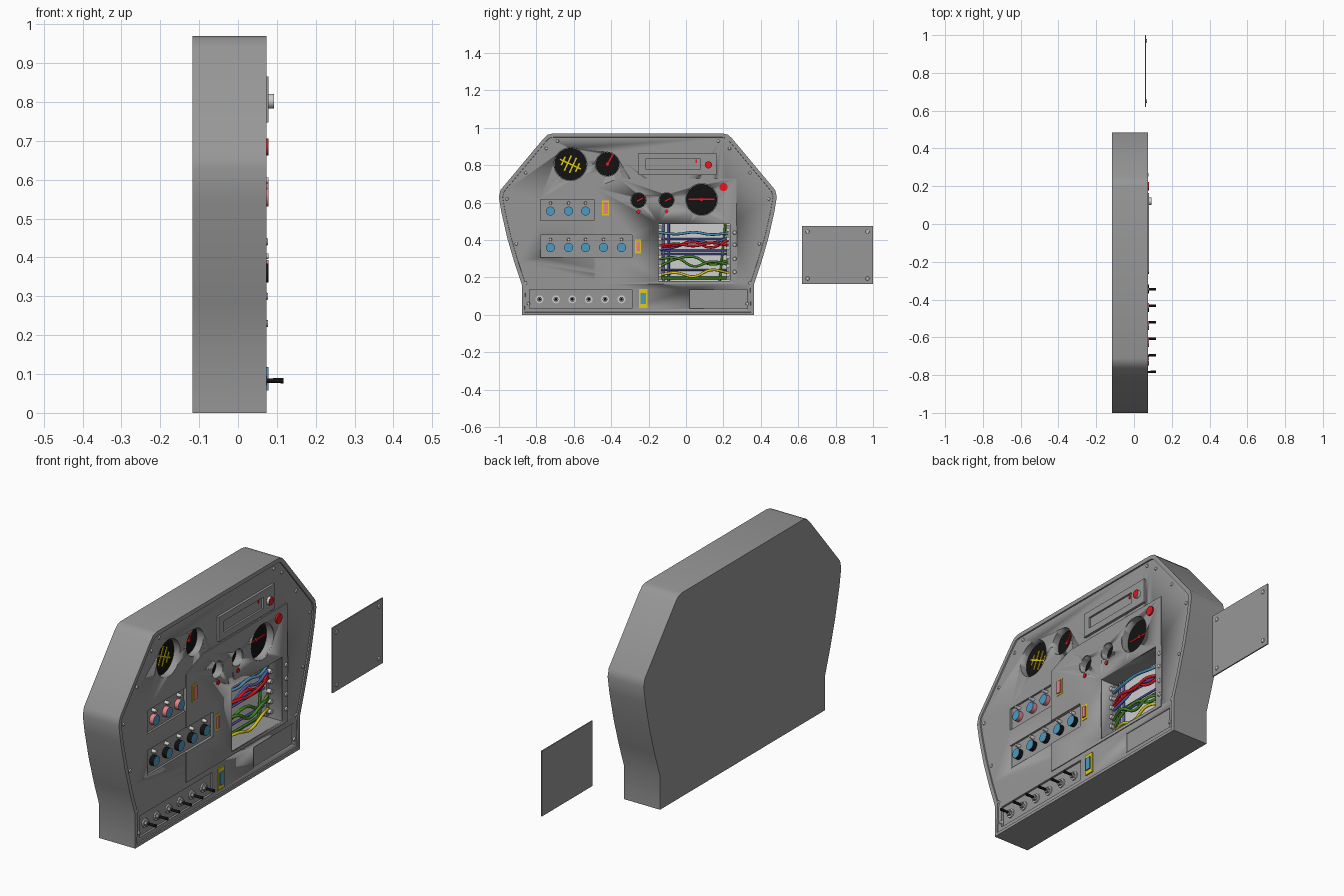
import bpy, bmesh, math
from mathutils import Matrix, Vector

if "Cube" in bpy.data.objects:
    bpy.data.objects.remove(bpy.data.objects["Cube"])


def material(name, rgb):
    m = bpy.data.materials.new(name)
    m.diffuse_color = (*rgb, 1)
    m.use_nodes = True
    m.node_tree.nodes["Principled BSDF"].inputs["Base Color"].default_value = m.diffuse_color
    return m


GREY = material("panel grey", (.31, .31, .31))
LIGHT = material("light grey", (.62, .62, .62))
BLACK = material("black", (.006, .006, .006))
RED = material("red", (.75, .01, .015))
YELLOW = material("yellow", (.75, .6, .01))
BLUE = material("light blue", (.07, .32, .55))
PINK = material("pink", (.8, .22, .25))
INDIGO = material("indigo", (.09, .11, .42))
GREEN = material("green", (.06, .27, .015))

FRONT = .067   # recessed instrument face
RIM = .073     # outer rim


def finish(name, bm, *mats):
    bmesh.ops.recalc_face_normals(bm, faces=bm.faces)
    for f in bm.faces:
        f.smooth = True
    for e in bm.edges:
        e.smooth = e.calc_face_angle(3) < .6
    me = bpy.data.meshes.new(name)
    bm.to_mesh(me)
    bm.free()
    for m in mats:
        me.materials.append(m)
    ob = bpy.data.objects.new(name, me)
    bpy.context.collection.objects.link(ob)
    return ob


def add_box(bm, y0, y1, z0, z1, x0, x1, turn=0):
    mat = (Matrix.Translation(((x0 + x1) / 2, (y0 + y1) / 2, (z0 + z1) / 2))
           @ Matrix.Rotation(turn, 4, 'X') @ Matrix.Diagonal((x1 - x0, y1 - y0, z1 - z0, 1)))
    bmesh.ops.create_cube(bm, size=1, matrix=mat)


def add_cyl(bm, y, z, r, x0, x1, r2=None, seg=32):
    mat = Matrix.Translation(((x0 + x1) / 2, y, z)) @ Matrix.Rotation(math.pi / 2, 4, 'Y')
    bmesh.ops.create_cone(bm, cap_ends=True, segments=seg, radius1=r,
                          radius2=r if r2 is None else r2, depth=x1 - x0, matrix=mat)


def box(name, y0, y1, z0, z1, x0, x1, mat, turn=0):
    bm = bmesh.new()
    add_box(bm, y0, y1, z0, z1, x0, x1, turn)
    return finish(name, bm, mat)


def cyl(name, y, z, r, x0, x1, mat, cap=None, r2=None, seg=24):
    bm = bmesh.new()
    add_cyl(bm, y, z, r, x0, x1, r2, seg)
    bm.normal_update()
    for f in bm.faces:
        if cap and f.normal.x > .9:
            f.material_index = 1
    return finish(name, bm, mat, cap or mat)


def slab(pts, x0, x1):
    bm = bmesh.new()
    f = bm.faces.new([bm.verts.new((x0, y, z)) for y, z in pts])
    r = bmesh.ops.extrude_face_region(bm, geom=[f])
    bmesh.ops.translate(bm, vec=(x1 - x0, 0, 0),
                        verts=[v for v in r['geom'] if isinstance(v, bmesh.types.BMVert)])
    bmesh.ops.recalc_face_normals(bm, faces=bm.faces)
    return bm


def screw(y, z, x, r=.011):
    cyl("screw", y, z, r, x - .003, x + .004, LIGHT, r2=r * .75, seg=12)


# Console body: mirrored side profile, with a raised rim around the face
MID = -.2575
half = [(.62, 0), (.62, .16), (.66, .28), (.698, .41), (.73, .55), (.743, .63), (.734, .668),
        (.505, .942), (.483, .963), (.455, .97)]
outline = [(MID + w, z) for w, z in half] + [(MID - w, z) for w, z in reversed(half)]
bm = slab(outline, -.117, RIM)
face = max(bm.faces, key=lambda f: f.calc_center_median().x)
bmesh.ops.inset_region(bm, faces=[face], thickness=.02)
bmesh.ops.inset_region(bm, faces=[face], thickness=.001)
bmesh.ops.translate(bm, vec=(FRONT - RIM, 0, 0), verts=face.verts)
body = finish("console_body", bm, GREY)

# Thin instrument plate on the face
plate = finish("instrument_plate", slab([(-.49, .165), (.27, .165), (.27, .73), (-.36, .73), (-.49, .68)],
                                        FRONT - .001, FRONT + .004), GREY)

# Cutters: shallow switch trays, dial wells and wiring bay
trays = [(-.837, -.29, .035, .137), (.02, .325, .035, .137),
         (-.778, -.492, .506, .616), (-.778, -.29, .308, .426)]
dials = [(-.618, .806, .088), (-.42, .806, .064), (-.254, .613, .04), (-.104, .613, .04), (.083, .617, .085)]
TRAY, WELL, BAY = .057, .033, -.03
bm = bmesh.new()
for t in trays:
    add_box(bm, *t, TRAY, .2)
for d in dials:
    add_cyl(bm, *d, WELL, .2)
add_box(bm, -.147, .235, .18, .487, BAY, .2)
cutter = finish("cutter", bm, GREY)
cutter.hide_render = True
for ob in (body, plate):
    mod = ob.modifiers.new("recesses", 'BOOLEAN')
    mod.operation, mod.solver, mod.object = 'DIFFERENCE', 'EXACT', cutter
    bpy.context.view_layer.objects.active = ob
    bpy.ops.object.modifier_apply(modifier=mod.name)
bpy.data.objects.remove(cutter)

# Dial faces, hubs and needles
for y, z, r in dials:
    cyl("dial_face", y, z, r * .98, WELL - .002, WELL + .002, BLACK, seg=32)


def needle(y, z, length, turn, mat=RED, w=.008):
    box("needle", y - length / 2, y + length / 2, z - w / 2, z + w / 2, WELL + .001, WELL + .006, mat, turn)


needle(-.405, .832, .065, math.radians(60))
needle(.083, .617, .14, 0)
for y in (-.254, -.104):
    needle(y + .008, .616, .035, math.radians(25), w=.006)
    cyl("warning_lamp", y, .553, .01, FRONT, FRONT + .009, RED)
for y, z in ((-.42, .806), (.083, .617)):
    cyl("dial_hub", y, z, .009, WELL, WELL + .008, RED, seg=16)

# Horizon dial bars
tilt = math.radians(-25)
needle(-.618, .806, .125, tilt, YELLOW)
for s, l in ((-.042, .05), (-.015, .09), (.015, .09), (.042, .05)):
    needle(-.618 + s * math.cos(tilt), .806 + s * math.sin(tilt), l, tilt + math.pi / 2, YELLOW)

# Display unit: frame of four bars around a sunken slot
X = FRONT + .012
box("display_back", -.22, .08, .775, .84, FRONT - .002, FRONT + .003, GREY)
for b in ((-.254, .163, .833, .865), (-.254, .163, .747, .779), (-.254, -.217, .779, .833), (.078, .163, .779, .833)):
    box("display_frame", *b, FRONT - .002, X, GREY)
box("display_marker", .05, .058, .812, .831, FRONT, FRONT + .006, RED)

# Red push buttons
cyl("display_button", .12, .802, .019, X - .002, .092, LIGHT, RED)
cyl("master_button", .20, .684, .022, FRONT, FRONT + .012, RED)

# Round switches with indicator lamps
cols = [-.725, -.628, -.537, -.441, -.345]
for z, n, side in ((.555, 3, PINK), (.36, 5, BLACK)):
    for y in cols[:n]:
        cyl("round_switch", y, z, .024, TRAY - .002, .079, side, BLUE)
        cyl("indicator_lamp", y, z + .043, .009, TRAY - .002, .079, LIGHT, r2=.007, seg=16)

# Toggle switches along the bottom
for i in range(6):
    y = -.783 + i * .0876
    cyl("toggle_base", y, .083, .021, TRAY - .002, TRAY + .006, LIGHT)
    cyl("toggle_nut", y, .083, .014, TRAY, .075, GREY, seg=6)
    cyl("toggle_lever", y, .083, .0055, .07, .117, BLACK, r2=.007, seg=12)

# Guarded rocker switches on yellow plates
for y, z, w, h, iw, ih, m in ((-.43, .572, .018, .04, .012, .032, PINK), (-.256, .366, .016, .038, .009, .027, PINK),
                              (-.228, .088, .023, .05, .015, .03, BLUE)):
    box("switch_plate", y - w, y + w, z - h, z + h, FRONT - .002, FRONT + .006, YELLOW)
    box("rocker_switch", y - iw, y + iw, z - ih, z + ih, FRONT, .079, m)

# Wiring bay: pale back panel, terminal strips and terminals
box("bay_back", -.146, .234, .181, .486, BAY - .002, BAY + .003, LIGHT)
for y in (-.139, .225):
    box("terminal_strip", y - .009, y + .009, .19, .478, BAY, BAY + .03, GREY)
    for i in range(6):
        cyl("terminal", y, .215 + i * .048, .01, BAY + .02, BAY + .05, LIGHT, seg=12)


def cable(name, pts, mat, r=.007):
    cu = bpy.data.curves.new(name, 'CURVE')
    cu.dimensions = '3D'
    cu.bevel_depth, cu.bevel_resolution, cu.resolution_u = r, 2, 5
    cu.use_fill_caps = True
    sp = cu.splines.new('BEZIER')
    sp.bezier_points.add(len(pts) - 1)
    for p, c in zip(sp.bezier_points, pts):
        p.co = c
        p.handle_left_type = p.handle_right_type = 'AUTO'
    cu.materials.append(mat)
    bpy.context.collection.objects.link(bpy.data.objects.new(name, cu))


# Loose wavy cables, then straight wires behind
for mat, x, zs in ((BLUE, .025, (.44, .432, .442, .43, .437)), (RED, .035, (.37, .38, .368, .385, .372)),
                   (RED, .02, (.365, .372, .39, .36, .40)), (GREEN, .03, (.30, .305, .26, .285, .27)),
                   (GREEN, .015, (.26, .30, .31, .27, .29)), (YELLOW, .035, (.215, .225, .205, .24, .225)),
                   (INDIGO, .01, (.35, .365, .40, .385, .41))):
    cable("loose_cable", [(BAY + .03 if i in (0, 4) else x, -.14 + i * .091, z) for i, z in enumerate(zs)], mat)
for z, mat in ((.20, GREEN), (.24, INDIGO), (.325, INDIGO), (.345, INDIGO), (.405, INDIGO), (.195, GREEN)):
    cable("straight_wire", [(BAY + .015, -.14, z), (BAY + .015, .23, z)], mat, .005)
for y, mat in ((-.12, INDIGO), (-.092, INDIGO), (.18, GREEN)):
    cable("upright_wire", [(BAY + .012, y, .182), (BAY + .012, y + (.03 if mat == GREEN else 0), .485)], mat, .006)

# Latch strip beside the bay
box("latch_strip", .246, .274, .20, .475, FRONT - .002, FRONT + .004, GREY)
for z in (.23, .30, .375, .44):
    screw(.26, z, FRONT + .006)

# Rim screws, mirrored
for w, z in ((.585, .06), (.60, .17), (.65, .38), (.70, .62), (.60, .76), (.49, .89), (.43, .93)):
    for s in (-1, 1):
        screw(MID + s * w, z, FRONT + .001, .009)

# Detached bay cover
box("bay_cover", .62, 1.0, .165, .475, .058, .064, GREY)
for y in (.65, .97):
    for z in (.195, .445):
        screw(y, z, .064, .012)
